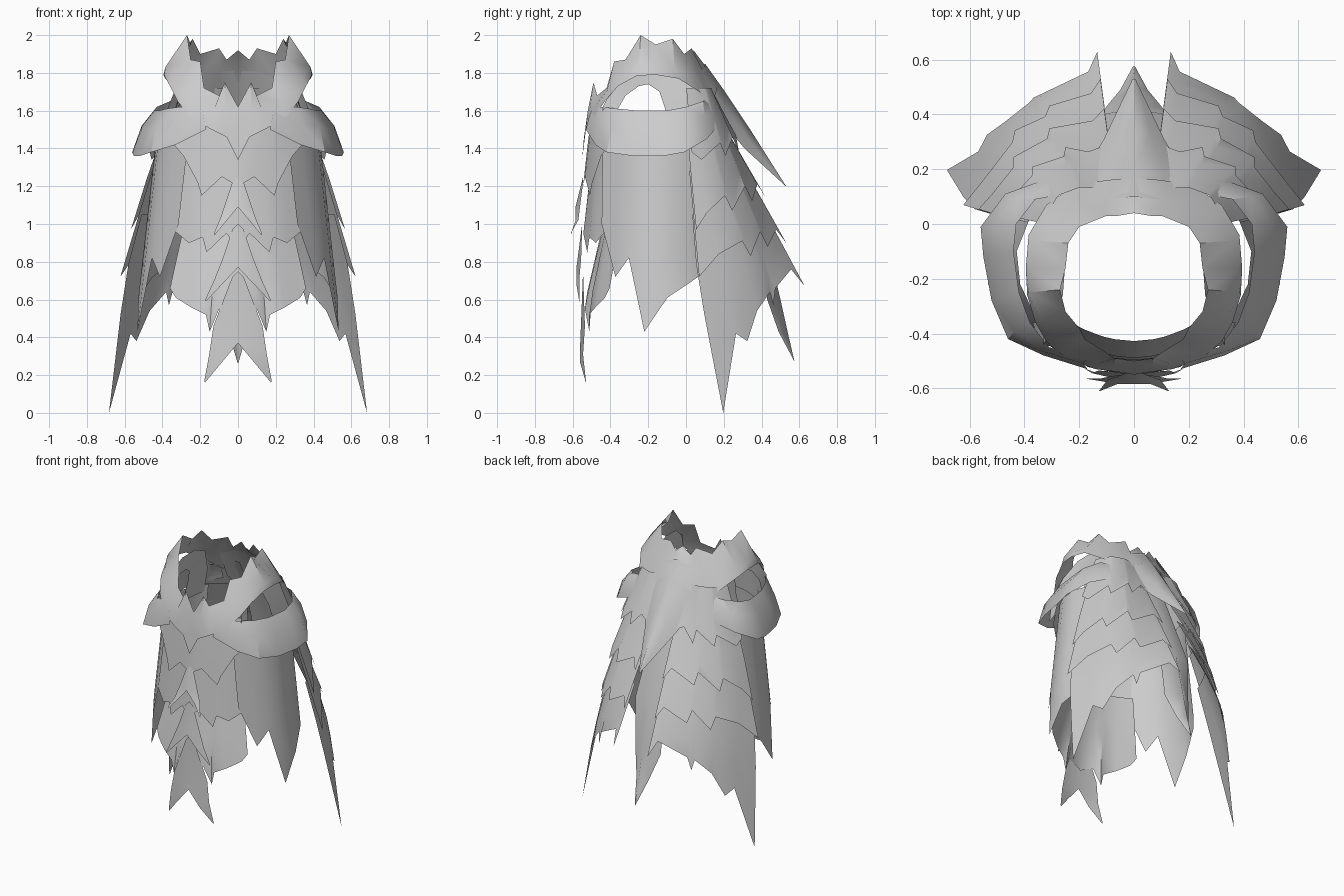
import bpy, math
from mathutils import Vector

cloth = bpy.data.materials.new("pale_grey_cloth")
cloth.diffuse_color = (0.6, 0.6, 0.6, 1)


def sheet(name, rows):
    """Loft rows of equal length into an open sheet facing outward, mirrored in x."""
    n = len(rows[0])
    verts = [Vector(p) for r in rows for p in r]
    faces = [(i * n + j, i * n + j + 1, (i + 1) * n + j + 1, (i + 1) * n + j)
             for i in range(len(rows) - 1) for j in range(n - 1)]
    me = bpy.data.meshes.new(name)
    me.from_pydata(verts, [], faces)
    me.validate()
    me.update()
    out = sum(f.area * f.normal.dot(Vector((f.center.x, f.center.y + 0.18, 0))) for f in me.polygons)
    if out < 0:
        me.flip_normals()
    me.materials.append(cloth)
    ob = bpy.data.objects.new(name, me)
    bpy.context.collection.objects.link(ob)
    m = ob.modifiers.new("mirror", 'MIRROR')
    m.merge_threshold = 0.002
    bpy.ops.object.select_all(action='DESELECT')
    ob.select_set(True)
    bpy.context.view_layer.objects.active = ob
    bpy.ops.object.shade_smooth_by_angle(angle=math.radians(35))
    return ob


def panel(name, surf, top, hem, flare=0.03, inset=0.0, steps=4):
    """Hang a ragged panel on a surface, from height top down to the hem points (u, z)."""
    rows = []
    for k in range(steps + 1):
        t = k / steps
        row = []
        for u, z in hem:
            p = surf(u, top + (z - top) * t)
            d = Vector((p.x, p.y + 0.18, 0)).normalized()
            row.append(p + d * (flare * t - inset * (1 - t)))
        rows.append(row)
    return sheet(name, rows)


def lerp(table, z):
    """Interpolate (z, value) pairs listed from high z to low z."""
    for (a, va), (b, vb) in zip(table, table[1:]):
        if z >= b:
            return va + (vb - va) * (a - z) / (a - b)
    return table[-1][1]


# Surfaces the cloth hangs on
def cape(u, z):
    x0, y0 = 0.07 + 0.06 * (1.7 - z), min(0.13 + 0.47 * (1.7 - z), 0.62)
    x1 = lerp([(1.75, 0.32), (1.3, 0.46), (0.72, 0.60), (0.0, 0.67)], z)
    y1 = lerp([(1.75, 0.0), (1.3, 0.02), (0.72, 0.06), (0.0, 0.19)], z)
    low = min(max((1.1 - z) / 0.6, 0), 1)
    bx = 0.05 * (1 - low) * math.sin(math.pi * u)
    by = (0.06 + 0.035 * low) * math.sin(math.pi * u ** (1 + 0.7 * low))
    return Vector((x0 + (x1 - x0) * u + bx, y0 + (y1 - y0) * u + by, z))


def front(x, z):
    y = lerp([(1.7, -0.49), (1.4, -0.51), (0.6, -0.55), (0.1, -0.51)], z)
    return Vector((x, y + 1.1 * x * x, z))


def flank(y, z):
    return Vector((0.43 + 0.1 * (1.5 - z) - 1.8 * (y + 0.13) ** 2, y, z))


# Four overlapping ragged cape layers
panel("cape_top_layer", cape, 1.72, [(0, 1.43), (.15, 1.47), (.3, 1.38), (.34, 1.46), (.6, 1.36),
                                     (.64, 1.43), (.9, 1.34), (1, 1.38)], 0.035)
panel("cape_second_layer", cape, 1.5, [(0, 1.14), (.08, 1.21), (.36, 1.12), (.4, 1.2), (.66, 1.07),
                                       (.7, 1.15), (.9, 1.06), (1, 0.97)], 0.03, 0.01)
panel("cape_third_layer", cape, 1.28, [(0, .9), (.07, .97), (.34, .88), (.38, .96), (.6, .83),
                                       (.64, .91), (.86, .84), (1, .72)], 0.025, 0.01)
panel("cape_bottom_layer", cape, 1.05, [(0, .67), (.07, .76), (.4, .66), (.45, .57), (.48, .64),
                                        (.66, .54), (.78, .38), (.85, .42), (1, 0)], 0.015, 0.01)

# Narrow strip under the tail at the centre back
sheet("back_strip", [[(0, .22, 1.5), (.08, .2, 1.5)], [(0, .42, .95), (.12, .4, .95)],
                     [(0, .5, .6), (.1, .43, .6)], [(0, .54, .42), (.05, .49, .43)],
                     [(0, .577, .26), (.004, .575, .27)]])

# Side panels under the shoulders
panel("side_panel", flank, 1.5, [(-.44, 1.0), (-.37, .72), (-.30, .82), (-.22, .43), (-.10, .61),
                                 (.06, .72), (.12, .76)], 0.01)

# Front tabard layers
panel("tabard_bottom_layer", front, 1.05, [(0, .5), (.1, .55), (.15, .43), (.17, .52), (.25, .56),
                                           (.33, .61), (.36, .66)], 0.0, 0.1)
panel("tabard_middle_layer", front, 1.45, [(0, .88), (.06, .95), (.16, .85), (.18, .93), (.25, .9),
                                           (.32, .96)], 0.015, 0.02)
panel("tabard_top_layer", front, 1.62, [(0, 1.2), (.08, 1.25), (.18, 1.15), (.2, 1.22), (.27, 1.36),
                                        (.32, 1.42)], 0.025)


# Pairs of pointed tongues down the centre front
def tongues(name, top, notch, out, tip, y):
    """Split flap: out and tip are (x, z) of the outer corner and of the point."""
    (ox, oz), (tx, tz) = out, tip
    sheet(name, [[(0, y[0], top), (.03, y[0], top - .03)],
                 [(0, y[1], notch), (ox, y[1] + .025, oz)],
                 [(tx * .5, y[1], (notch + tz) / 2), ((ox + tx) / 2, y[1] + .015, (oz + tz) / 2)],
                 [(tx, y[2], tz), (tx + .003, y[2], tz + .01)]])


tongues("upper_tongues", 1.25, 1.09, (.07, 1.1), (.125, .94), (-.545, -.585, -.61))
tongues("middle_tongues", 1.0, .77, (.08, .82), (.17, .59), (-.55, -.58, -.565))
tongues("lower_tongues", .75, .37, (.13, .46), (.175, .16), (-.545, -.56, -.53))

# Shoulder bands running from the chest round to the back
upper = [(.17, -.49, 1.62), (.31, -.45, 1.62), (.38, -.36, 1.61), (.42, -.25, 1.6),
         (.44, -.1, 1.6), (.43, 0, 1.62), (.36, .09, 1.65), (.2, .12, 1.67)]
lower = [(.17, -.53, 1.5), (.33, -.48, 1.42), (.46, -.42, 1.38), (.52, -.28, 1.36),
         (.55, -.12, 1.36), (.56, -.01, 1.38), (.47, .11, 1.45), (.25, .19, 1.54)]
middle = [((Vector(a) + Vector(b)) / 2 + Vector((.015, 0, .02))) for a, b in zip(upper, lower)]
sheet("shoulder_band", [upper, middle, lower])

# Inner armhole arches seen through the shoulder openings
sheet("armhole_arch", [
    [(.34, -.45, 1.45), (.33, -.44, 1.62), (.29, -.37, 1.76), (.26, -.26, 1.85), (.25, -.13, 1.86),
     (.26, 0, 1.8), (.31, .1, 1.62), (.34, .1, 1.45)],
    [(.37, -.36, 1.45), (.33, -.36, 1.61), (.3, -.32, 1.68), (.28, -.25, 1.73), (.27, -.2, 1.74),
     (.29, -.14, 1.7), (.32, -.11, 1.61), (.37, -.1, 1.45)]])

# Spiked collar: rim, flared fold and arched lower edge sweeping into the tail
rim = [(0, -.5, 1.62), (.07, -.49, 1.75), (.1, -.47, 1.68), (.18, -.42, 1.72), (.2, -.38, 1.86),
       (.25, -.32, 1.87), (.27, -.24, 2.0), (.25, -.16, 1.95), (.24, -.07, 1.98), (.2, -.01, 1.9),
       (.1, .03, 1.93), (.06, .03, 1.87), (0, .04, 1.92)]
fold = [(0, -.53, 1.5), (.07, -.52, 1.6), (.13, -.51, 1.6), (.24, -.47, 1.64), (.29, -.42, 1.7),
        (.34, -.35, 1.77), (.385, -.25, 1.83), (.385, -.16, 1.83), (.36, -.06, 1.82), (.28, .04, 1.79),
        (.2, .08, 1.77), (.1, .09, 1.81), (0, .1, 1.84)]
edge = [(0, -.55, 1.34), (.06, -.54, 1.46), (.14, -.53, 1.5), (.25, -.49, 1.56), (.32, -.43, 1.65),
        (.36, -.36, 1.73), (.39, -.26, 1.785), (.395, -.16, 1.79), (.385, -.04, 1.77), (.32, .07, 1.70),
        (.22, .14, 1.63), (.1, .16, 1.7), (0, .17, 1.75)]
sheet("collar", [rim, fold, edge])

# Long ridged tail falling from the collar
sheet("collar_tail", [[(0, .1, 1.85), (.1, .09, 1.81), (.2, .08, 1.77)],
                      [(0, .2, 1.71), (.11, .18, 1.65), (.2, .16, 1.58)],
                      [(0, .34, 1.5), (.06, .33, 1.45), (.11, .31, 1.4)],
                      [(0, .53, 1.2), (.003, .53, 1.2), (.006, .528, 1.2)]])
